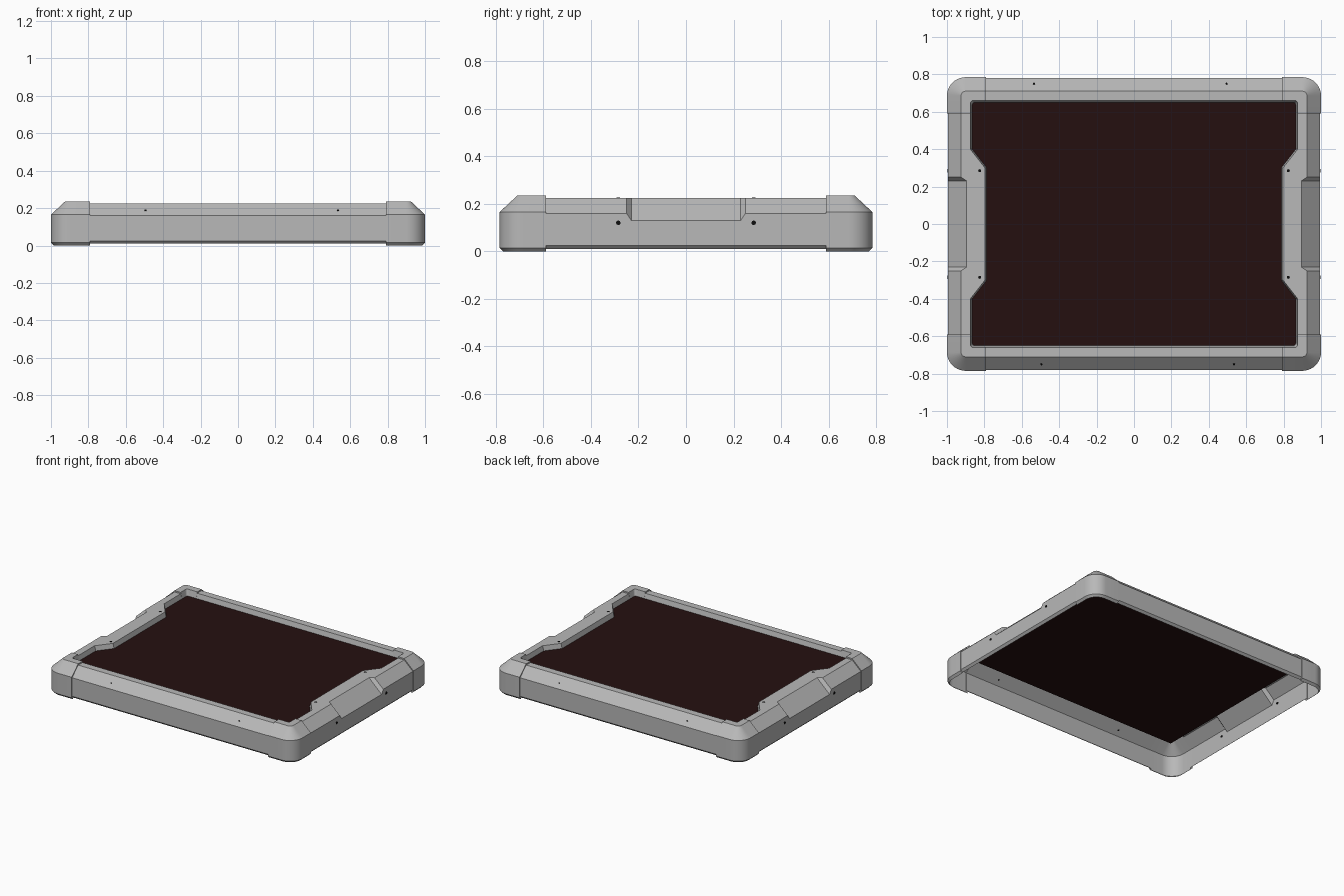
import bpy, bmesh, math
from mathutils import Matrix, Vector

if "Cube" in bpy.data.objects:
    bpy.data.objects.remove(bpy.data.objects["Cube"])

HX, HY, R = 1.0, 0.785, 0.10          # outer half sizes and corner radius


def material(name, rgb):
    m = bpy.data.materials.new(name)
    m.diffuse_color = (*rgb, 1)
    m.use_nodes = True
    m.node_tree.nodes["Principled BSDF"].inputs["Base Color"].default_value = m.diffuse_color
    return m


GREY = material("shell grey", (0.48, 0.48, 0.48))
DARK = material("screen dark maroon", (0.018, 0.005, 0.005))
BLACK = material("hole black", (0.004, 0.004, 0.004))


def add_object(name, bm, mat):
    me = bpy.data.meshes.new(name)
    bm.to_mesh(me)
    bm.free()
    ob = bpy.data.objects.new(name, me)
    bpy.context.collection.objects.link(ob)
    me.materials.append(mat)
    return ob


def profile(step=0.005, bottom=0.01, edge=0.16, top=0.225, flat=0.075, inner=0.125):
    """Cross-section from the bottom edge up and over to the screen: (inset, height)."""
    return [(step + 0.015, bottom), (step, bottom + 0.015), (step, edge),
            (flat, top), (inner, top), (inner + 0.01, 0.188)]


RAIL = profile()
CORNER = profile(step=0, bottom=0, edge=0.165, top=0.235)
SIDE = profile(inner=0.125)
GRIP = profile(inner=0.203)
NOTCH = profile(inner=0.203, edge=0.13, flat=0.105)


def back(x, prof):
    return [(x, HY - d, z) for d, z in prof]


def side(y, prof):
    return [(HX - d, y, z) for d, z in prof]


def arc(a, prof):
    out = []
    for d, z in prof:
        r = max(R - d, 0.015)
        out.append((HX - d - r + r * math.cos(a), HY - d - r + r * math.sin(a), z))
    return out


# Frame: one quarter swept through its sections, then mirrored
N = 10
sections = [back(0, RAIL), back(0.79, RAIL), back(0.79, CORNER)]
sections += [arc(math.pi / 2 * (1 - i / N), CORNER) for i in range(N + 1)]
sections += [side(0.59, CORNER), side(0.59, SIDE), side(0.40, SIDE), side(0.30, GRIP),
             side(0.25, GRIP), side(0.23, NOTCH), side(0, NOTCH)]
bm = bmesh.new()
rows = [[bm.verts.new(p) for p in s] for s in sections]
for a, b in zip(rows, rows[1:]):
    for j in range(len(a) - 1):
        bm.faces.new((a[j], a[j + 1], b[j + 1], b[j]))
bmesh.ops.remove_doubles(bm, verts=bm.verts, dist=1e-5)
frame = add_object("frame", bm, GREY)
mirror = frame.modifiers.new("mirror", 'MIRROR')
mirror.use_axis = (True, True, False)
bpy.context.view_layer.objects.active = frame
frame.select_set(True)
bpy.ops.object.shade_smooth_by_angle(angle=math.radians(20))

# Screen panel under the rim
bm = bmesh.new()
bmesh.ops.create_cube(bm, size=1, matrix=Matrix.Translation((0, 0, 0.187)) @
                      Matrix.Diagonal((1.738, 1.318, 0.006, 1)))
add_object("screen", bm, DARK)


# Small dark holes
def holes(name, spots, radius):
    bm = bmesh.new()
    for pos, axis in spots:
        rot = Vector((0, 0, 1)).rotation_difference(Vector(axis)).to_matrix().to_4x4()
        bmesh.ops.create_cone(bm, cap_ends=True, segments=8, radius1=radius, radius2=radius,
                              depth=0.004, matrix=Matrix.Translation(pos) @ rot)
    add_object(name, bm, BLACK)


holes("side_holes", [((sx * 0.995, sy * 0.285, 0.12), (sx, 0, 0))
                     for sx in (1, -1) for sy in (1, -1)], 0.010)
holes("grip_holes", [((sx * 0.825, sy * 0.285, 0.225), (0, 0, 1))
                     for sx in (1, -1) for sy in (1, -1)], 0.008)
holes("rail_holes", [((s * x, s * 0.75, 0.188), (0, s * 0.065, 0.07))
                     for s in (1, -1) for x in (-0.535, 0.495)], 0.006)
